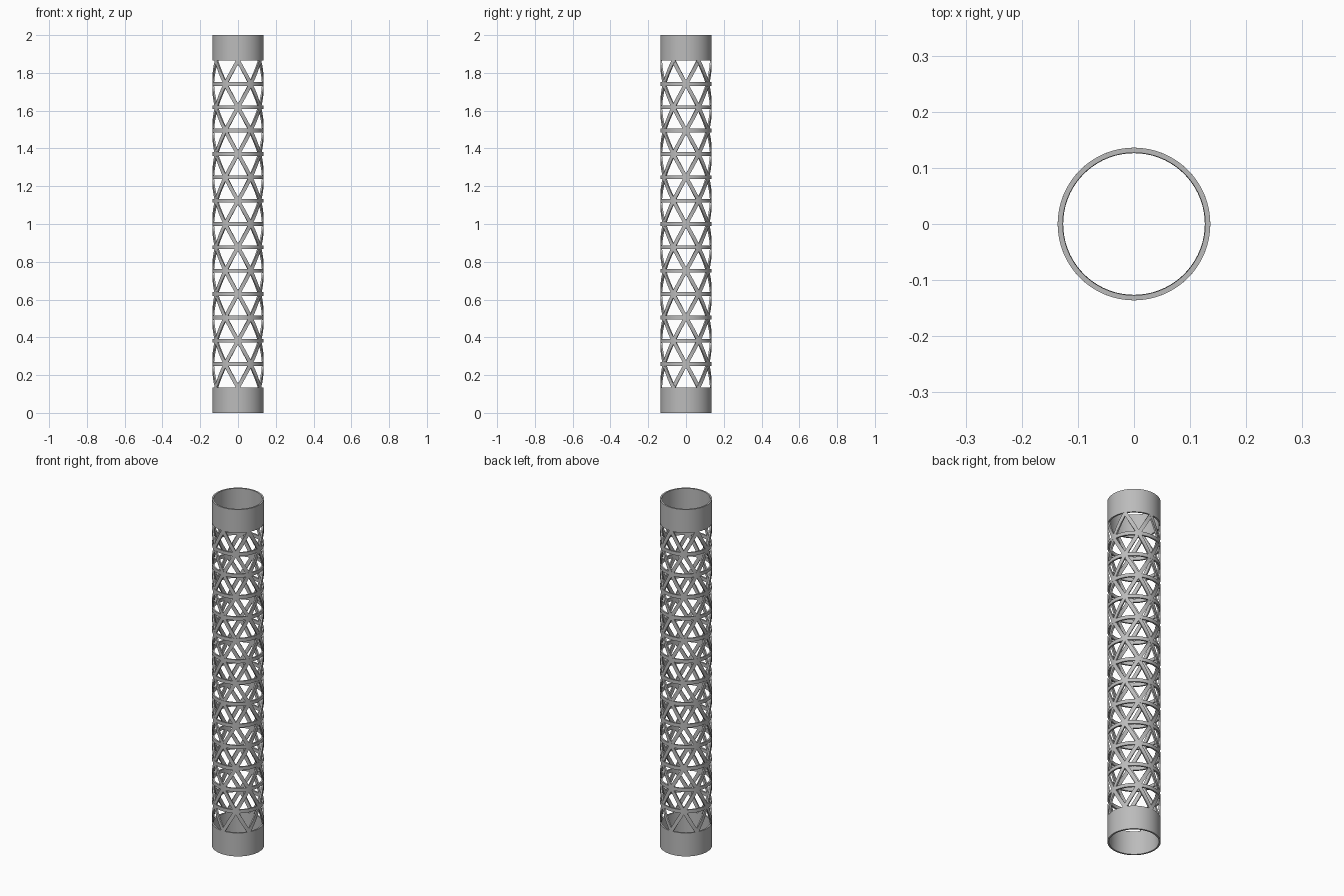
import bpy, bmesh, math

cube = bpy.data.objects.get("Cube")
if cube:
    bpy.data.objects.remove(cube, do_unlink=True)

OUTER, INNER = 0.136, 0.127
HEIGHT, COLLAR = 2.0, 0.135
ROWS, STRANDS = 14, 6
BAR = 0.02                                # width of the lattice bars
ROW_STEP = (HEIGHT - 2 * COLLAR) / ROWS
HALF_TURN = math.pi / STRANDS             # turn of a strand per row

metal = bpy.data.materials.new("grey_metal")
metal.use_nodes = True
metal.diffuse_color = (0.5, 0.5, 0.5, 1)
metal.node_tree.nodes["Principled BSDF"].inputs["Base Color"].default_value = (0.5, 0.5, 0.5, 1)


def polar(radius, angle, z):
    return (radius * math.cos(angle), radius * math.sin(angle), z)


def loft(bm, sections, closed):
    """Skin a list of four-point sections, as a loop or with end caps."""
    loops = [[bm.verts.new(p) for p in s] for s in sections]
    pairs = list(zip(loops, loops[1:]))
    if closed:
        pairs.append((loops[-1], loops[0]))
    else:
        bm.faces.new(loops[0])
        bm.faces.new(loops[-1])
    for a, b in pairs:
        for i in range(4):
            j = (i + 1) % 4
            bm.faces.new((a[i], a[j], b[j], b[i]))


def add_tube(bm, low, high, segments=96):
    sections = []
    for k in range(segments):
        a = math.tau * k / segments
        sections.append([polar(OUTER, a, low), polar(OUTER, a, high),
                         polar(INNER, a, high), polar(INNER, a, low)])
    loft(bm, sections, True)


def add_strand(bm, start, direction, steps=8):
    # Horizontal slice of a bar, swept up the wall as a helix
    slope = math.atan2(ROW_STEP, HALF_TURN * OUTER)
    half = BAR / 2 / math.sin(slope) / OUTER
    sections = []
    for k in range(ROWS * steps + 1):
        row = k / steps
        a = start + direction * HALF_TURN * row
        z = COLLAR + ROW_STEP * row
        sections.append([polar(OUTER, a - half, z), polar(OUTER, a, z),
                         polar(OUTER, a + half, z), polar(INNER, a + half, z),
                         polar(INNER, a - half, z)])
    # Drop the middle point: four corners are enough for a narrow bar
    loft(bm, [[s[0], s[2], s[3], s[4]] for s in sections], False)


def finish(name, bm):
    bmesh.ops.recalc_face_normals(bm, faces=bm.faces)
    mesh = bpy.data.meshes.new(name)
    bm.to_mesh(mesh)
    bm.free()
    mesh.materials.append(metal)
    for p in mesh.polygons:
        p.use_smooth = True
    mesh.set_sharp_from_angle(angle=math.radians(35))
    bpy.context.collection.objects.link(bpy.data.objects.new(name, mesh))


# Solid end collars
for name, low, high in (("bottom_collar", 0, COLLAR), ("top_collar", HEIGHT - COLLAR, HEIGHT)):
    bm = bmesh.new()
    add_tube(bm, low, high)
    finish(name, bm)

# Horizontal hoops
bm = bmesh.new()
for row in range(1, ROWS):
    z = COLLAR + ROW_STEP * row
    add_tube(bm, z - BAR / 2, z + BAR / 2)
finish("lattice_hoops", bm)

# Crossing helical strands
for name, direction in (("right_hand_strands", 1), ("left_hand_strands", -1)):
    bm = bmesh.new()
    for k in range(STRANDS):
        add_strand(bm, -math.pi / 2 + math.tau * k / STRANDS, direction)
    finish(name, bm)
